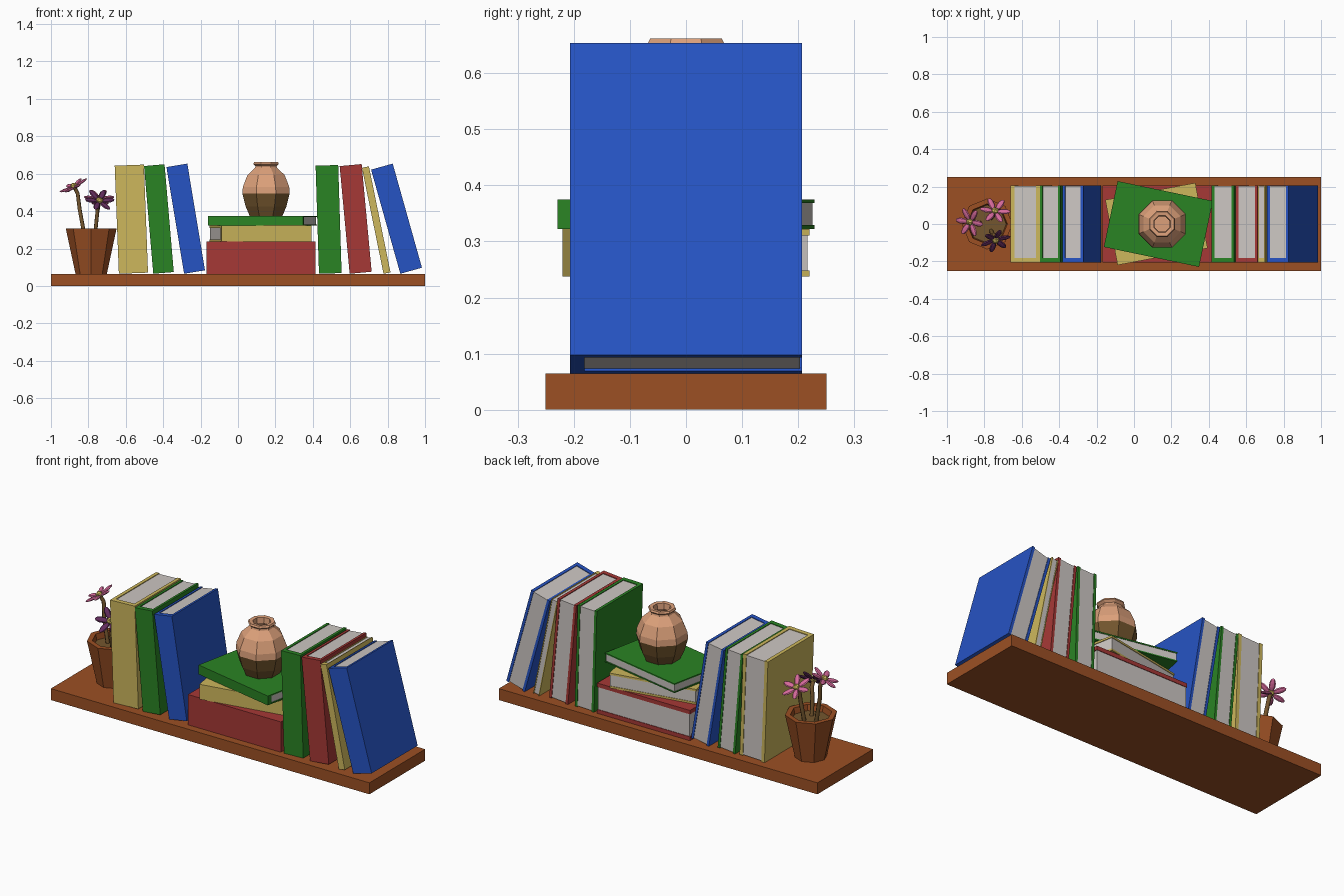
import bpy, bmesh, math
from mathutils import Matrix, Vector

if "Cube" in bpy.data.objects:
    bpy.data.objects.remove(bpy.data.objects["Cube"])


def material(name, rgb):
    m = bpy.data.materials.new(name)
    lin = [((c / 255 + 0.055) / 1.055) ** 2.4 for c in rgb]
    m.diffuse_color = (*lin, 1)
    m.use_nodes = True
    m.node_tree.nodes["Principled BSDF"].inputs["Base Color"].default_value = m.diffuse_color
    return m


WOOD = material("wood_terracotta", (156, 80, 36))
YELLOW = material("straw_yellow", (205, 183, 92))
GREEN = material("green", (42, 131, 36))
BLUE = material("blue", (38, 83, 195))
RED = material("red", (166, 56, 54))
PAPER = material("paper_grey", (205, 199, 195))
PEACH = material("peach_clay", (220, 160, 122))
BROWN = material("olive_brown", (116, 86, 46))
PINK = material("pink", (215, 106, 156))
PLUM = material("plum", (98, 44, 92))


def finish(name, bm, mats):
    bmesh.ops.recalc_face_normals(bm, faces=bm.faces[:])
    me = bpy.data.meshes.new(name)
    bm.to_mesh(me)
    bm.free()
    for m in mats:
        me.materials.append(m)
    ob = bpy.data.objects.new(name, me)
    bpy.context.collection.objects.link(ob)
    return ob


def add_box(bm, lo, hi, index=0):
    lo, hi = Vector(lo), Vector(hi)
    mat = Matrix.Translation((lo + hi) / 2) @ Matrix.Diagonal((*(hi - lo), 1))
    for v in bmesh.ops.create_cube(bm, size=1, matrix=mat)["verts"]:
        for f in v.link_faces:
            f.material_index = index


def book(name, t, d, h, mat, matrix):
    """Spine on -y, thickness along x from 0, standing on z = 0."""
    bm = bmesh.new()
    c, y0, y1, spine = t * 0.13, -d / 2, d / 2, 0.026
    add_box(bm, (0, y0, 0), (t, y0 + spine, h))
    add_box(bm, (0, y0 + spine, 0), (c, y1, h))
    add_box(bm, (t - c, y0 + spine, 0), (t, y1, h))
    add_box(bm, (c, y0 + spine, 0.004), (t - c, y1 - 0.003, h - 0.004), 1)
    finish(name, bm, [mat, PAPER]).matrix_world = matrix


def lathe(name, profile, sides, loc, mats, rule, turn=0.0):
    bm = bmesh.new()
    rings = []
    for r, z in profile:
        rings.append([bm.verts.new((r * math.cos(turn + 2 * math.pi * i / sides),
                                    r * math.sin(turn + 2 * math.pi * i / sides), z))
                      for i in range(sides)])
    for a, b in zip(rings, rings[1:]):
        for i in range(sides):
            j = (i + 1) % sides
            bm.faces.new((a[i], a[j], b[j], b[i]))
    bm.faces.new(rings[0][::-1])
    bm.faces.new(rings[-1])
    for f in bm.faces:
        f.material_index = rule(f.calc_center_median())
    finish(name, bm, mats).location = loc


# Shelf board
SHELF = 0.065
bm = bmesh.new()
add_box(bm, (-1, -0.25, 0), (1, 0.25, SHELF))
finish("shelf", bm, [WOOD])

# Leaning books: name, lower left x, thickness, lean in degrees, cover
for name, x, t, lean, mat in [
    ("left_yellow_book", -0.637, 0.156, 2.2, YELLOW),
    ("left_green_book", -0.453, 0.110, 4.9, GREEN),
    ("left_blue_book", -0.288, 0.113, 9.4, BLUE),
    ("right_green_book", 0.433, 0.121, 1.8, GREEN),
    ("right_red_book", 0.597, 0.118, 5.3, RED),
    ("right_yellow_book", 0.778, 0.038, 11.5, YELLOW),
    ("right_blue_book", 0.868, 0.120, 15.7, BLUE),
]:
    book(name, t, 0.413, 0.578, mat, Matrix.Translation((x, 0, SHELF))
         @ Matrix.Rotation(math.radians(-lean), 4, "Y"))

# Stack of lying books: centre x, top z, thickness, depth, length, turn
for name, x, z, t, d, h, turn, mat in [
    ("stack_red_book", 0.122, 0.237, 0.172, 0.413, 0.583, 0, RED),
    ("stack_yellow_book", 0.120, 0.322, 0.085, 0.355, 0.49, 10.7, YELLOW),
    ("stack_green_book", 0.130, 0.375, 0.053, 0.360, 0.52, -11.8, GREEN),
]:
    book(name, t, d, h, mat, Matrix.Translation((x, 0, z))
         @ Matrix.Rotation(math.radians(turn), 4, "Z")
         @ Matrix.Rotation(math.pi / 2, 4, "Y") @ Matrix.Translation((0, 0, -h / 2)))

# Two-tone vase
lathe("vase",
      [(0.095, 0.375), (0.118, 0.425), (0.137, 0.495), (0.134, 0.53), (0.108, 0.592),
       (0.064, 0.632), (0.061, 0.641), (0.074, 0.652), (0.069, 0.662),
       (0.048, 0.660), (0.044, 0.63), (0.06, 0.60)],
      8, (0.15, 0, 0), [PEACH, BROWN], lambda c: int(c.z < 0.49), math.pi / 8)

# Flower pot with soil
POT = Vector((-0.785, 0, 0))
lathe("flower_pot", [(0.084, SHELF), (0.136, 0.308), (0.108, 0.308), (0.102, 0.275)],
      8, POT, [WOOD, BROWN], lambda c: int(c.z < 0.28 and c.z > 0.2 and c.xy.length < 0.02))


# Flowers: six flattened petals around a round centre, on a bent stem
def flower(name, pos, normal, base, mat):
    pos, normal = Vector(pos), Vector(normal).normalized()
    bm = bmesh.new()
    for i in range(6):
        m = (Matrix.Rotation(i * math.pi / 3, 4, "Z") @ Matrix.Rotation(-0.15, 4, "Y")
             @ Matrix.Translation((0.047, 0, 0)) @ Matrix.Diagonal((0.036, 0.017, 0.008, 1))
             @ Matrix.Rotation(math.pi / 2, 4, "Y"))
        bmesh.ops.create_uvsphere(bm, u_segments=8, v_segments=5, radius=1, matrix=m)
    n = len(bm.faces)
    bmesh.ops.create_icosphere(bm, subdivisions=1, radius=0.021,
                               matrix=Matrix.Translation((0, 0, 0.005)))
    bm.faces.ensure_lookup_table()
    for f in bm.faces[n:]:
        f.material_index = 1
    ob = finish(name + "_flower", bm, [mat, YELLOW])
    ob.matrix_world = Matrix.Translation(pos) @ normal.to_track_quat("Z", "Y").to_matrix().to_4x4()

    cu = bpy.data.curves.new(name + "_stem", "CURVE")
    cu.dimensions = "3D"
    cu.bevel_depth, cu.bevel_resolution, cu.use_fill_caps = 0.011, 1, True
    sp = cu.splines.new("POLY")
    start = POT + Vector((*base, 0.265))
    end = pos - normal * 0.004
    pts = [start, start.lerp(end, 0.5) + Vector((0, 0, 0.015)), end - normal * 0.035, end]
    sp.points.add(len(pts) - 1)
    for p, q in zip(sp.points, pts):
        p.co = (*q, 1)
    cu.materials.append(BROWN)
    bpy.context.collection.objects.link(bpy.data.objects.new(name + "_stem", cu))


flower("tall_pink", (-0.875, 0.012, 0.528), (-0.45, -0.2, 0.85), (-0.035, 0.005), PINK)
flower("front_plum", (-0.742, -0.083, 0.452), (0.2, -0.65, 0.65), (0.02, -0.035), PLUM)
flower("back_pink", (-0.743, 0.067, 0.465), (0.05, 0.5, 0.8), (0.02, 0.03), PINK)
